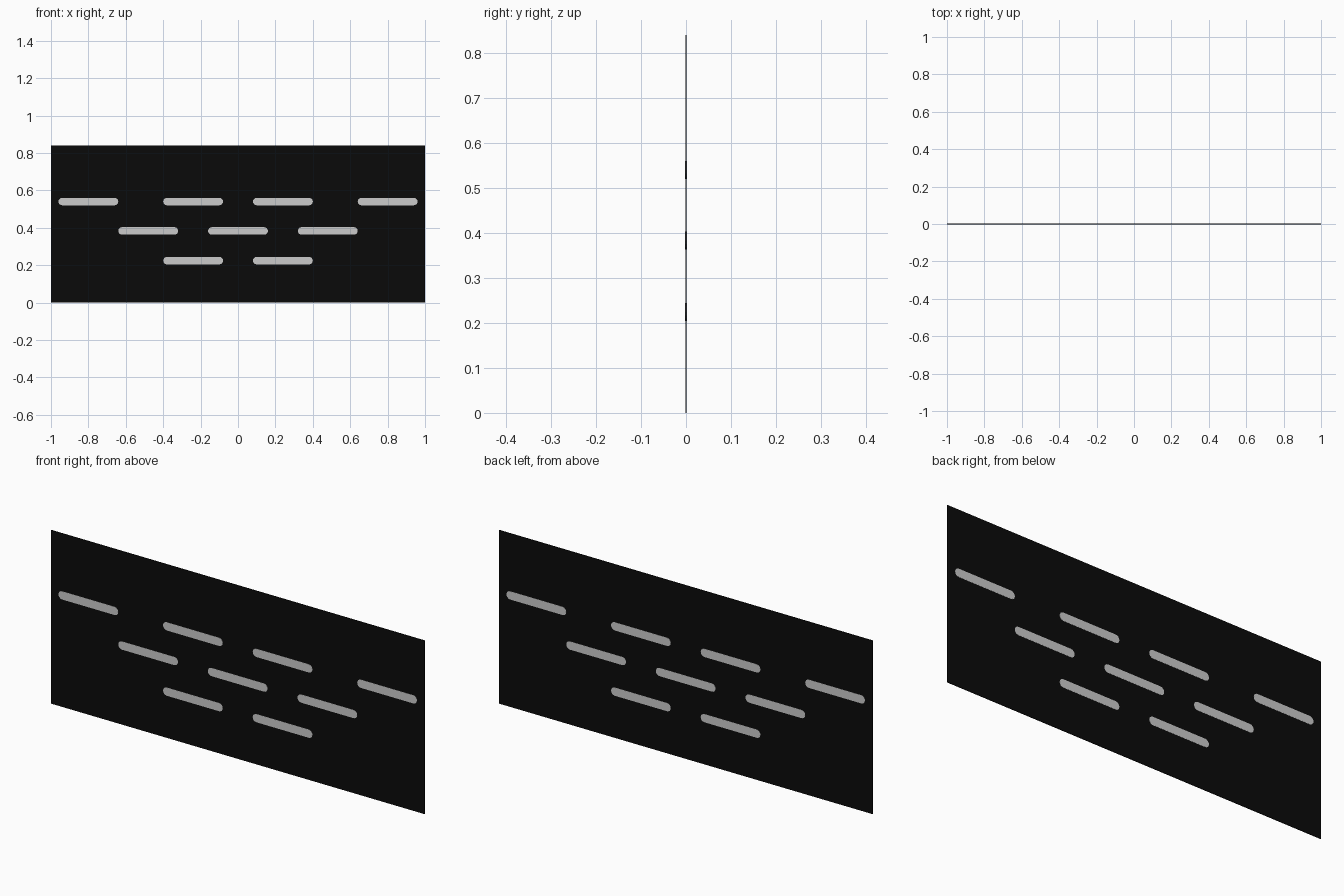
import bpy, bmesh, math

if "Cube" in bpy.data.objects:
    bpy.data.objects.remove(bpy.data.objects["Cube"])

THICK = 0.003


def material(name, rgb):
    m = bpy.data.materials.new(name)
    m.diffuse_color = (*rgb, 1)
    m.use_nodes = True
    m.node_tree.nodes["Principled BSDF"].inputs["Base Color"].default_value = m.diffuse_color
    return m


def plate(name, outline, thick, mat):
    """Flat slab in the xz plane, centred on y = 0."""
    bm = bmesh.new()
    face = bm.faces.new([bm.verts.new((x, -thick / 2, z)) for x, z in outline])
    new = bmesh.ops.extrude_face_region(bm, geom=[face], use_keep_orig=True)
    verts = [v for v in new["geom"] if isinstance(v, bmesh.types.BMVert)]
    bmesh.ops.translate(bm, verts=verts, vec=(0, thick, 0))
    bmesh.ops.recalc_face_normals(bm, faces=bm.faces)
    mesh = bpy.data.meshes.new(name)
    bm.to_mesh(mesh)
    bm.free()
    mesh.materials.append(mat)
    obj = bpy.data.objects.new(name, mesh)
    bpy.context.collection.objects.link(obj)
    return obj


def capsule(cx, cz, length, height, seg=8):
    r = height / 2
    pts = []
    for side, start in ((1, -90), (-1, 90)):
        for i in range(seg + 1):
            a = math.radians(start + 180 * i / seg)
            pts.append((cx + side * (length / 2 - r) + r * math.cos(a),
                        cz + r * math.sin(a)))
    return pts


black = material("black", (0.003, 0.003, 0.003))
white = material("white", (1, 1, 1))

# Thin black panel
plate("panel", [(-1, 0), (1, 0), (1, 0.84), (-1, 0.84)], THICK, black)

# White slots in three rows, showing on both faces
rows = {0.54: (-0.8, -0.24, 0.24, 0.8),
        0.383: (-0.48, 0, 0.48),
        0.224: (-0.24, 0.24)}
for z, xs in rows.items():
    for x in xs:
        plate("slot", capsule(x, z, 0.32, 0.04), THICK + 0.001, white)
